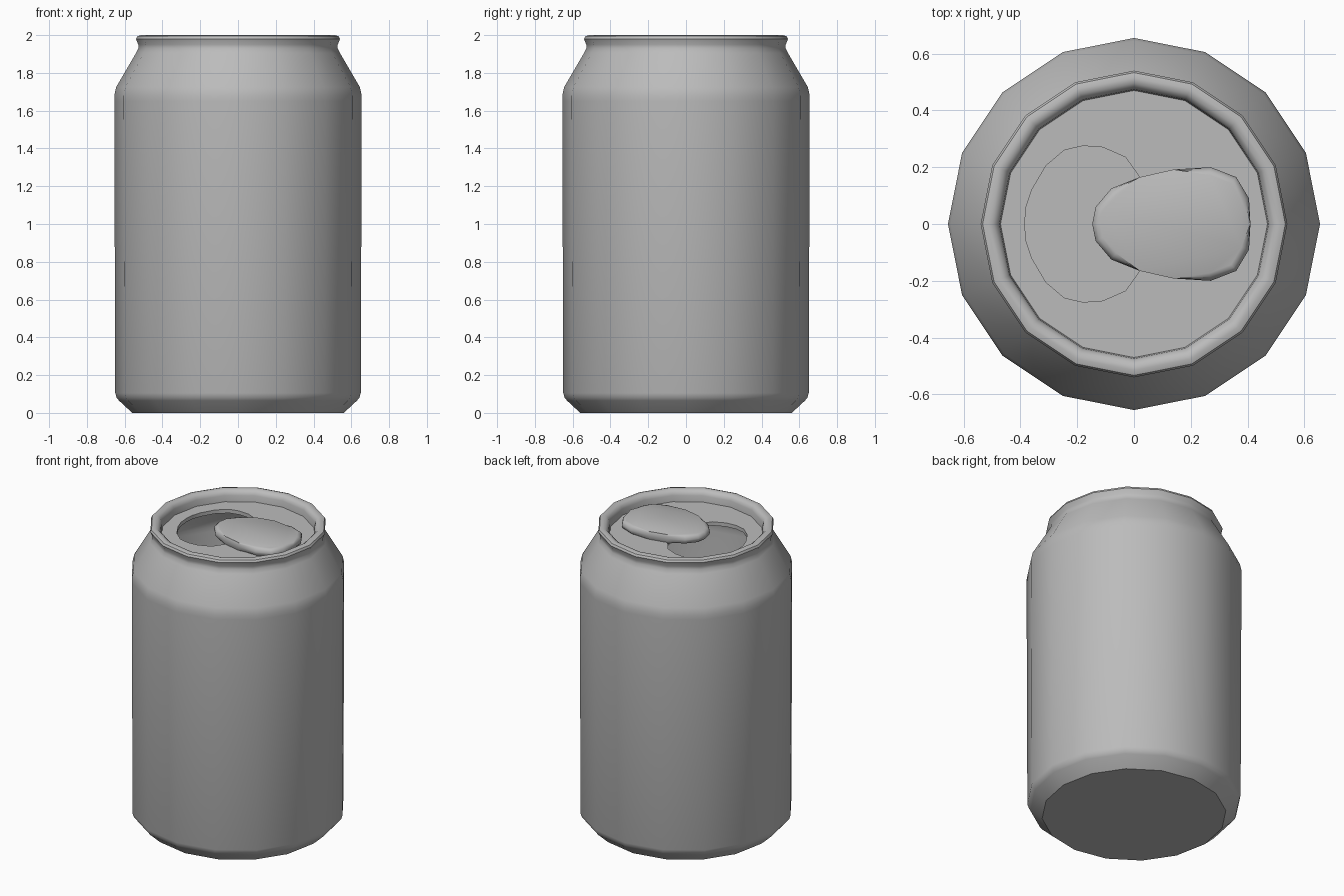
import bpy, bmesh
from math import cos, sin, pi, radians

cube = bpy.data.objects.get("Cube")
if cube:
    bpy.data.objects.remove(cube)

SIDES = 16
LID_Z = 1.925

metal = bpy.data.materials.new("brushed_grey")
metal.use_nodes = True
GREY = (0.5, 0.5, 0.5, 1)
metal.diffuse_color = GREY
metal.node_tree.nodes["Principled BSDF"].inputs["Base Color"].default_value = GREY


def finish(name, bm, angle=40):
    bmesh.ops.recalc_face_normals(bm, faces=bm.faces)
    mesh = bpy.data.meshes.new(name)
    bm.to_mesh(mesh)
    bm.free()
    mesh.materials.append(metal)
    obj = bpy.data.objects.new(name, mesh)
    bpy.context.collection.objects.link(obj)
    bpy.ops.object.select_all(action='DESELECT')
    obj.select_set(True)
    bpy.context.view_layer.objects.active = obj
    bpy.ops.object.shade_smooth_by_angle(angle=radians(angle))
    return obj


def circle(r):
    return [(r * cos(2 * pi * i / SIDES), r * sin(2 * pi * i / SIDES)) for i in range(SIDES)]


def ring(bm, points, z):
    return [bm.verts.new((x, y, z)) for x, y in points]


def bridge(bm, a, b):
    for i in range(len(a)):
        j = (i + 1) % len(a)
        bm.faces.new((a[i], a[j], b[j], b[i]))


def mirrored(half):
    # Closed outline from its +y half, whose ends lie on y = 0
    return half + [(x, -y) for x, y in half[-2:0:-1]]


# Body: bottom, chamfer, wall, shoulder, neck and rolled rim
profile = [(.56, 0), (.63, .065), (.642, .08), (.65, .105), (.655, 1.65), (.655, 1.68),
           (.645, 1.725), (.54, 1.905), (.527, 1.93), (.528, 1.95), (.54, 1.98),
           (.533, 1.994), (.515, 2), (.495, 1.996), (.48, 1.982), (.474, 1.965),
           (.47, LID_Z)]
bm = bmesh.new()
rings = [ring(bm, circle(r), z) for r, z in profile]
bm.faces.new(rings[0])
for lower, upper in zip(rings, rings[1:]):
    bridge(bm, lower, upper)
finish("can_body", bm)

# Lid with the drinking hole and its folded edge
hole = mirrored([(-.385, 0), (-.38, .06), (-.36, .12), (-.31, .205), (-.245, .26),
                 (-.18, .275), (-.11, .27), (-.03, .235), (.02, .165), (.045, .08), (.05, 0)])
bm = bmesh.new()
outer = ring(bm, circle(.47), LID_Z)
inner = ring(bm, hole, LID_Z)
edges = [bm.edges.new((loop[i - 1], loop[i])) for loop in (outer, inner) for i in range(len(loop))]
bmesh.ops.triangle_fill(bm, edges=edges, use_beauty=True, normal=(0, 0, 1))
bridge(bm, inner, ring(bm, hole, LID_Z - .025))
finish("lid", bm)

# Pull tab: rounded plate resting on the lid
outline = mirrored([(-.147, 0), (-.135, .06), (-.08, .125), (.02, .165), (.14, .192),
                    (.27, .2), (.36, .165), (.405, .09), (.41, 0)])
bm = bmesh.new()
bottom = ring(bm, outline, LID_Z - .005)
top = ring(bm, outline, LID_Z + .053)
bm.faces.new(bottom)
bm.faces.new(top)
bridge(bm, bottom, top)
rims = [e for e in bm.edges if abs(e.verts[0].co.z - e.verts[1].co.z) < .001]
bmesh.ops.bevel(bm, geom=rims, offset=.027, segments=3, profile=.5, affect='EDGES')
finish("pull_tab", bm, 45)
